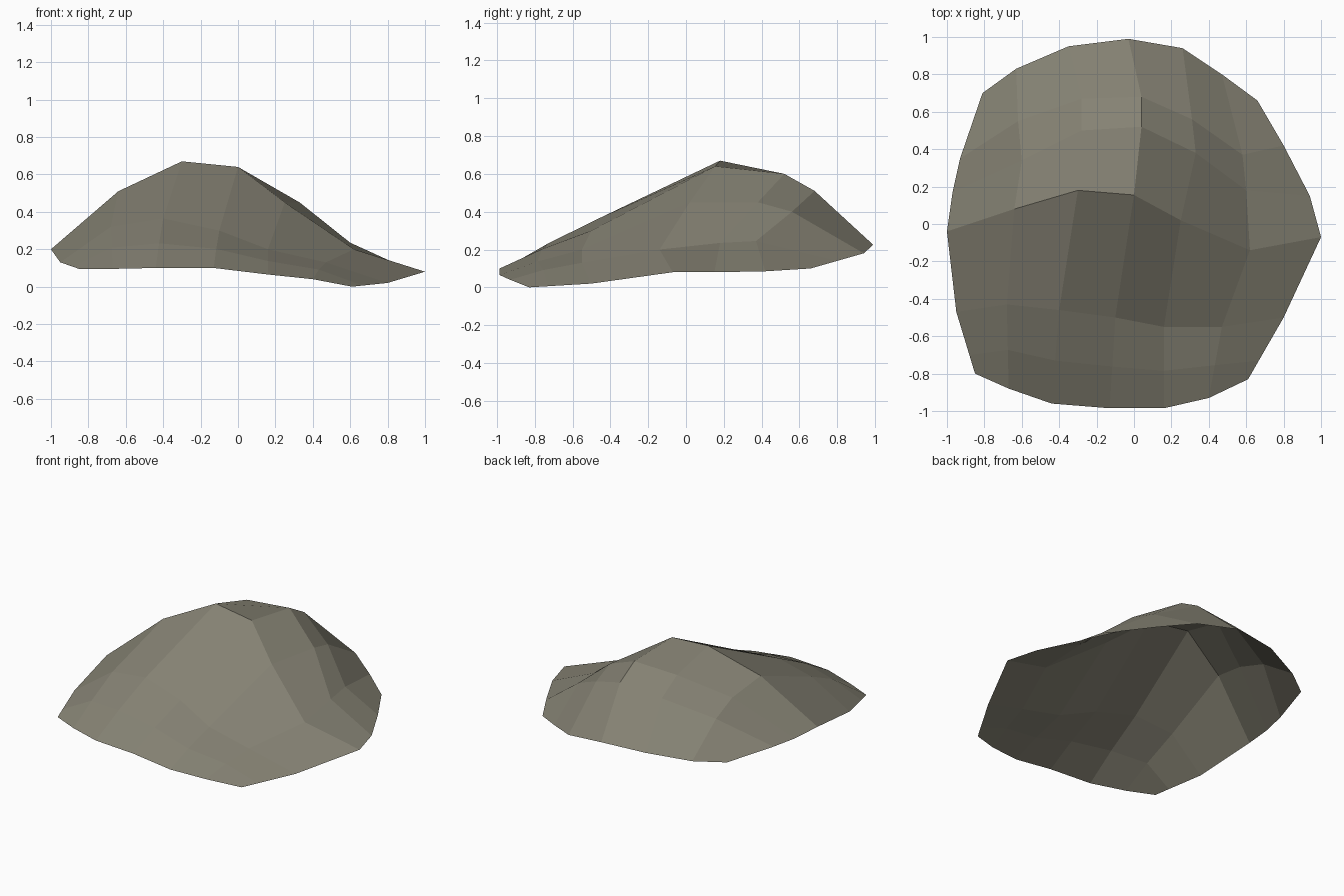
import bpy, bmesh
from mathutils import Vector

if "Cube" in bpy.data.objects:
    bpy.data.objects.remove(bpy.data.objects["Cube"])

# Cross-sections of the open rock shell, each running left to right
back_rim = [(-.81, .70, .18), (-.63, .83, .19), (-.35, .95, .22), (-.03, .99, .225),
            (.26, .94, .18), (.47, .80, .14), (.66, .66, .10)]
back_shoulder = [(-.93, .35, .19), (-.62, .55, .38), (-.28, .67, .48), (.04, .68, .51),
                 (.31, .56, .40), (.58, .37, .245), (.80, .42, .085)]
back_crest = [(-.97, .17, .19), (-.60, .34, .445), (-.28, .50, .58), (.04, .52, .60),
              (.33, .38, .45), (.60, .18, .235), (.94, .15, .08)]
ridge = [(-1, -.04, .20), (-.64, .08, .51), (-.30, .18, .67), (0, .155, .64),
         (.25, .02, .45), (.62, -.14, .20), (1, -.07, .08)]
front_slope = [(-.95, -.47, .13), (-.68, -.43, .32), (-.40, -.46, .365), (-.10, -.50, .30),
               (.16, -.55, .20), (.47, -.55, .13), (.80, -.50, .02)]
front_rim = [(-.85, -.80, .095), (-.67, -.88, .095), (-.44, -.96, .10), (-.13, -.985, .10),
             (.16, -.985, .065), (.40, -.93, .04), (.61, -.83, 0)]

# The lower front section lies between the front slope and the rim
front_foot = []
for i, (a, b) in enumerate(zip(front_slope, front_rim)):
    edge = i in (0, 6)
    p = Vector(a).lerp(Vector(b), .7 if edge else .54)
    p.z += 0 if edge else .01
    front_foot.append(p)

# Bridge neighbouring sections with quads
bm = bmesh.new()
rows = [[bm.verts.new(p) for p in s] for s in
        (back_rim, back_shoulder, back_crest, ridge, front_slope, front_foot, front_rim)]
for back, front in zip(rows, rows[1:]):
    for i in range(6):
        bm.faces.new((front[i], front[i + 1], back[i + 1], back[i]))

mesh = bpy.data.meshes.new("rock_shell")
bm.to_mesh(mesh)
bm.free()
rock = bpy.data.objects.new("rock_shell", mesh)
bpy.context.collection.objects.link(rock)

# Single stone colour
stone = bpy.data.materials.new("grey brown stone")
stone.diffuse_color = (.235, .223, .173, 1)
stone.use_nodes = True
stone.node_tree.nodes["Principled BSDF"].inputs["Base Color"].default_value = stone.diffuse_color
mesh.materials.append(stone)
